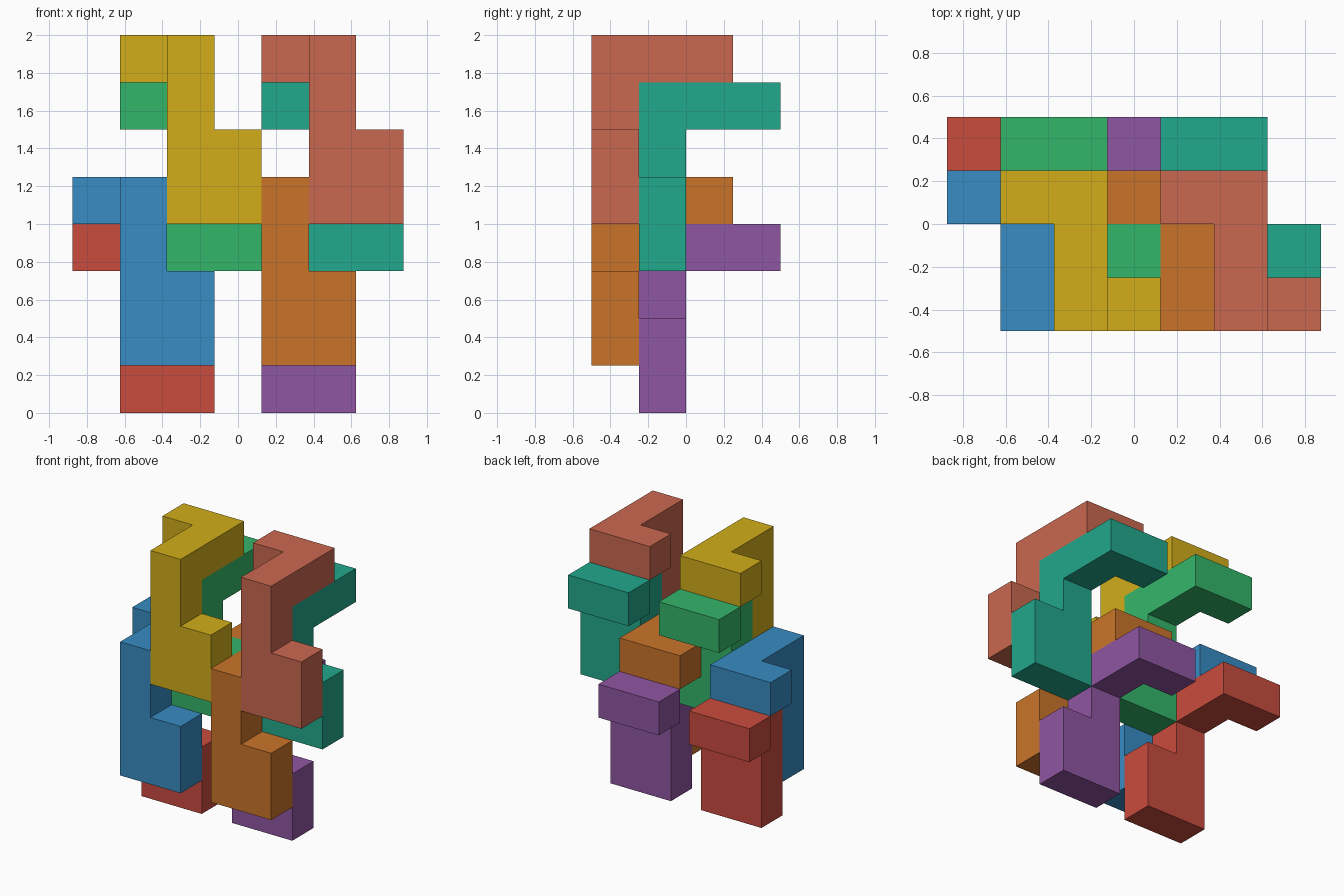
import bpy, bmesh
from mathutils import Vector

if "Cube" in bpy.data.objects:
    bpy.data.objects.remove(bpy.data.objects["Cube"])

U = 0.25  # edge of one cube cell

# One interlocking block: tall column, short foot, bar going back, side hook
CELLS = [(0, 0, z) for z in range(4)] + [(1, 0, 0), (1, 0, 1),
         (0, 1, 3), (0, 2, 3), (-1, 2, 3)]


def linear(rgb):
    return [(c / 255 / 12.92 if c < 10 else ((c / 255 + 0.055) / 1.055) ** 2.4) for c in rgb] + [1]


def block_mesh():
    """Outer skin of the cube cells, merged into clean flat faces."""
    bm = bmesh.new()
    for cell in CELLS:
        for axis in range(3):
            for sign in (-1, 1):
                n = Vector((0, 0, 0))
                n[axis] = sign
                if tuple(int(c + d) for c, d in zip(cell, n)) in CELLS:
                    continue
                a = Vector((0, 0, 0))
                a[(axis + 1) % 3] = 0.5
                b = n.cross(a)
                mid = Vector(cell) + Vector((0.5, 0.5, 0.5)) + n * 0.5
                bm.faces.new([bm.verts.new((mid + s * a + t * b) * U)
                              for s, t in ((-1, -1), (1, -1), (1, 1), (-1, 1))])
    bmesh.ops.remove_doubles(bm, verts=bm.verts, dist=0.001)
    bmesh.ops.dissolve_limit(bm, angle_limit=0.01, verts=bm.verts, edges=bm.edges)
    bmesh.ops.recalc_face_normals(bm, faces=bm.faces)
    return bm


def add_block(name, origin, rgb):
    bm = block_mesh()
    me = bpy.data.meshes.new(name)
    bm.to_mesh(me)
    bm.free()
    ob = bpy.data.objects.new(name, me)
    ob.location = origin
    bpy.context.collection.objects.link(ob)
    mat = bpy.data.materials.new(name + "_paint")
    mat.diffuse_color = linear(rgb)
    mat.use_nodes = True
    mat.node_tree.nodes["Principled BSDF"].inputs["Base Color"].default_value = mat.diffuse_color
    me.materials.append(mat)


# Lattice of identical blocks: two rows, each with a front and a back pair
COLORS = {
    ("lower", "front"): [(56, 140, 196), (202, 116, 42)],
    ("lower", "back"): [(202, 76, 62), (144, 86, 162)],
    ("upper", "front"): [(210, 174, 26), (202, 104, 80)],
    ("upper", "back"): [(52, 182, 106), (34, 168, 140)],
}
for (row, depth), pair in COLORS.items():
    for i, side in enumerate(("left", "right")):
        up, back = row == "upper", depth == "back"
        origin = (-0.625 + U * up + 3 * U * i, -0.5 + U * back, U + 3 * U * up - U * back)
        add_block(f"{row}_{depth}_{side}_block", origin, pair[i])
